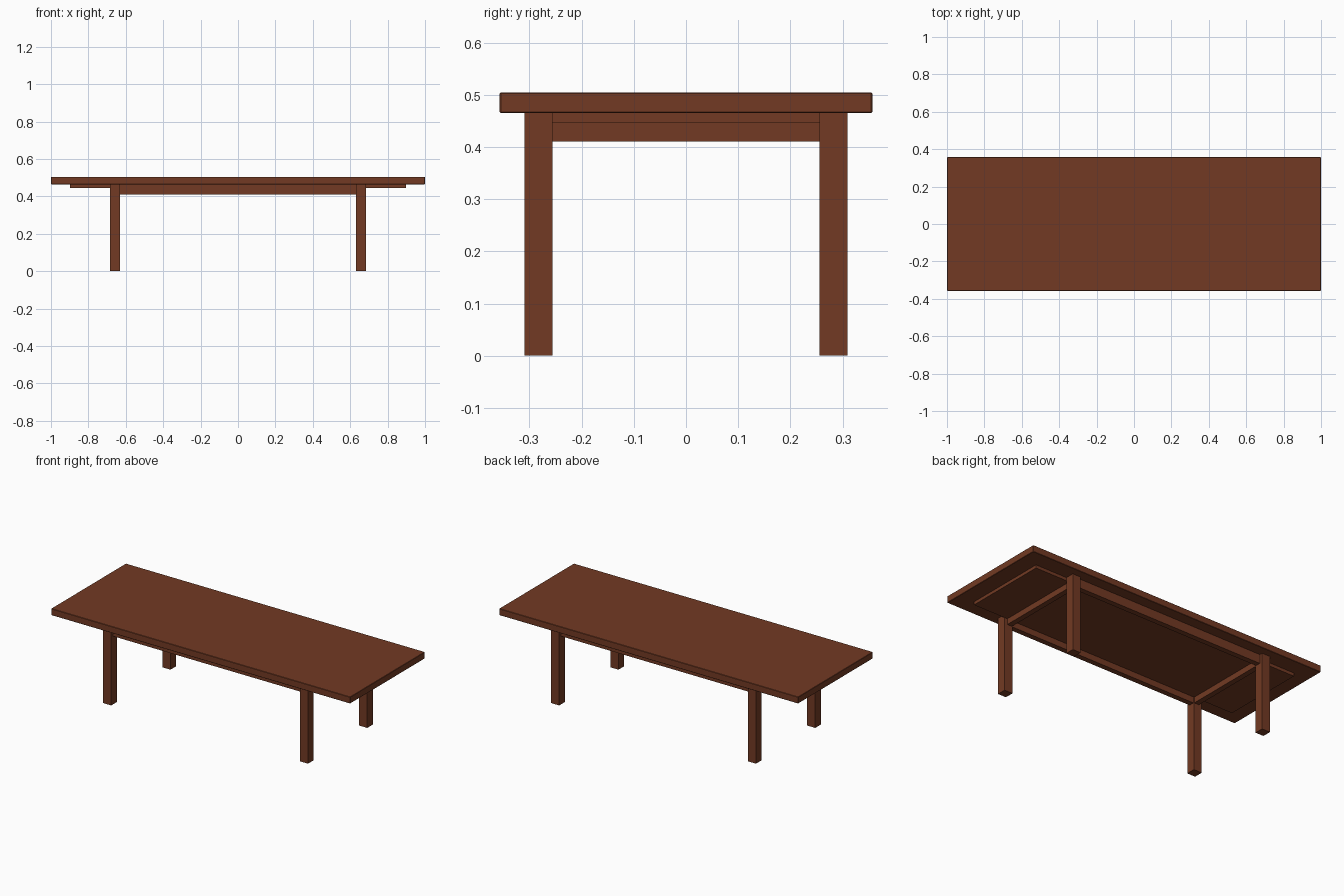
import bpy

if "Cube" in bpy.data.objects:
    bpy.data.objects.remove(bpy.data.objects["Cube"])

wood = bpy.data.materials.new("reddish brown wood")
wood.diffuse_color = (0.17, 0.042, 0.017, 1)
wood.use_nodes = True
wood.node_tree.nodes["Principled BSDF"].inputs["Base Color"].default_value = wood.diffuse_color


def box(name, x, y, z, bevel=0.0):
    """Box spanning the given (min, max) ranges."""
    bpy.ops.mesh.primitive_cube_add(size=1)
    ob = bpy.context.object
    ob.name = name
    for v in ob.data.vertices:
        for i, (lo, hi) in enumerate((x, y, z)):
            v.co[i] = hi if v.co[i] > 0 else lo
    ob.data.materials.append(wood)
    if bevel:
        mod = ob.modifiers.new("edge", 'BEVEL')
        mod.width = bevel
        mod.segments = 1
    return ob


def span(side, lo, hi):
    return (lo, hi) if side > 0 else (-hi, -lo)


UNDER = 0.465   # underside of the table top
APRON = 0.411   # bottom of the aprons

# Table top with slightly eased edges, and the thin panel under it
box("table_top", (-1, 1), (-0.357, 0.357), (UNDER, 0.505), 0.002)
box("under_panel", (-0.897, 0.897), (-0.257, 0.257), (0.446, UNDER))

# Four square legs
for sx, xn in ((-1, "left"), (1, "right")):
    for sy, yn in ((-1, "front"), (1, "back")):
        box(f"{yn}_{xn}_leg", span(sx, 0.631, 0.685),
            span(sy, 0.256, 0.31), (0, UNDER))

# Aprons between the legs
for s, name in ((-1, "front"), (1, "back")):
    box(f"{name}_apron", (-0.631, 0.631), span(s, 0.259, 0.291), (APRON, UNDER))
for s, name in ((-1, "left"), (1, "right")):
    box(f"{name}_apron", span(s, 0.634, 0.666), (-0.256, 0.256), (APRON, UNDER))
